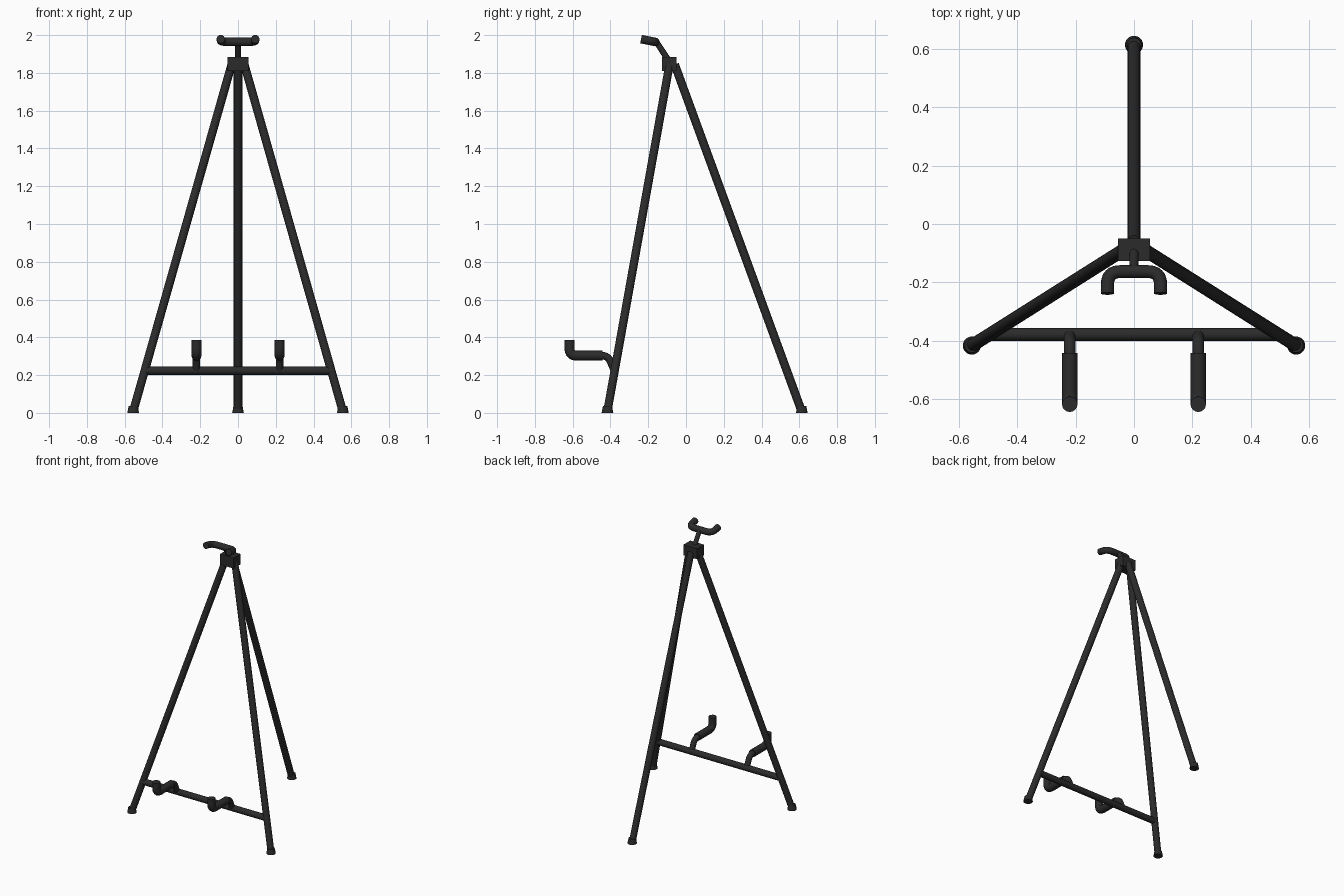
import bpy
from mathutils import Vector

if "Cube" in bpy.data.objects:
    bpy.data.objects.remove(bpy.data.objects["Cube"])

mat = bpy.data.materials.new("black_metal")
mat.diffuse_color = (0.024, 0.024, 0.024, 1)
mat.use_nodes = True
mat.node_tree.nodes["Principled BSDF"].inputs["Base Color"].default_value = mat.diffuse_color


def finish(ob, name):
    ob.name = name
    ob.data.materials.clear()
    ob.data.materials.append(mat)
    bpy.ops.object.select_all(action='DESELECT')
    ob.select_set(True)
    bpy.context.view_layer.objects.active = ob
    bpy.ops.object.shade_smooth_by_angle()
    return ob


def rounded(points, bend, steps=8):
    """Replace each inner corner of a path with a smooth arc."""
    pts = [Vector(p) for p in points]
    out = [pts[0]]
    for a, b, c in zip(pts, pts[1:], pts[2:]):
        p = b + (a - b).normalized() * bend
        q = b + (c - b).normalized() * bend
        for i in range(steps + 1):
            t = i / steps
            out.append(p * (1 - t) ** 2 + b * 2 * t * (1 - t) + q * t * t)
    return out + [pts[-1]]


def tube(name, points, radius, bend=0.03):
    cu = bpy.data.curves.new(name, 'CURVE')
    cu.dimensions = '3D'
    cu.bevel_depth = radius
    cu.bevel_resolution = 6
    cu.use_fill_caps = True
    path = rounded(points, bend)
    sp = cu.splines.new('POLY')
    sp.points.add(len(path) - 1)
    for sp_pt, p in zip(sp.points, path):
        sp_pt.co = (*p, 1)
    ob = bpy.data.objects.new(name, cu)
    bpy.context.collection.objects.link(ob)
    bpy.ops.object.select_all(action='DESELECT')
    ob.select_set(True)
    bpy.context.view_layer.objects.active = ob
    bpy.ops.object.convert(target='MESH')
    return finish(bpy.context.object, name)


def foot(name, x, y):
    bpy.ops.mesh.primitive_cone_add(vertices=24, radius1=0.031, radius2=0.024,
                                    depth=0.036, location=(x, y, 0.018))
    return finish(bpy.context.object, name)


# Head block
bpy.ops.mesh.primitive_cube_add(size=1, location=(0, -0.088, 1.847))
bpy.context.object.scale = (0.109, 0.078, 0.076)
bpy.ops.object.transform_apply(scale=True)
finish(bpy.context.object, "head_block")

# Legs, feet and lower support hooks
tube("rear_leg", [(0, -0.06, 1.845), (0, 0.61, 0.015)], 0.0225)
foot("rear_foot", 0, 0.613)
for side, s in (("left", -1), ("right", 1)):
    tube(f"{side}_front_leg", [(s * 0.035, -0.088, 1.84), (s * 0.553, -0.415, 0.015)], 0.0225)
    foot(f"{side}_front_foot", s * 0.555, -0.416)
    x = s * 0.22
    tube(f"{side}_support_stem",
         [(x, -0.38, 0.225), (x, -0.412, 0.303), (x, -0.47, 0.303)], 0.02, 0.035)
    tube(f"{side}_support_sleeve",
         [(x, -0.442, 0.303), (x, -0.617, 0.303), (x, -0.617, 0.385)], 0.0265, 0.04)

# Crossbar between the front legs
tube("crossbar", [(-0.493, -0.378, 0.223), (0.493, -0.378, 0.223)], 0.022)

# Top hook: slanted stem carrying a forward-facing U
tube("top_stem", [(0, -0.095, 1.87), (0, -0.158, 1.966)], 0.016)
tube("top_hook", [(-0.091, -0.238, 1.979), (-0.091, -0.163, 1.964),
                  (0.091, -0.163, 1.964), (0.091, -0.238, 1.979)], 0.0225, 0.045)
